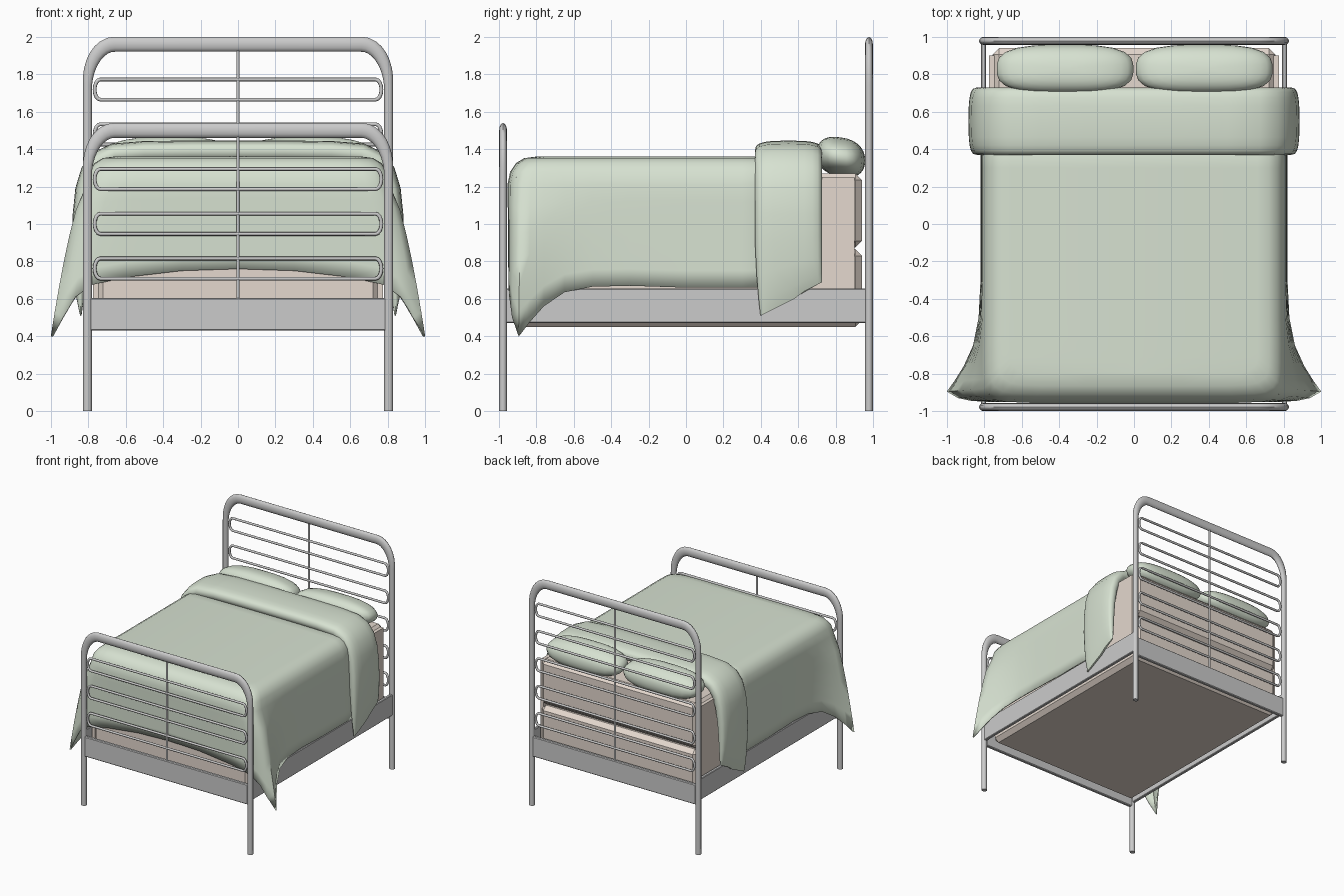
import bpy, bmesh, math
from mathutils import Vector

if "Cube" in bpy.data.objects:
    bpy.data.objects.remove(bpy.data.objects["Cube"])


def material(name, rgb):
    m = bpy.data.materials.new(name)
    m.diffuse_color = (*rgb, 1)
    m.use_nodes = True
    m.node_tree.nodes["Principled BSDF"].inputs["Base Color"].default_value = m.diffuse_color
    return m


GREEN = material("green_cloth", (0.68, 0.76, 0.64))
BEIGE = material("beige_cloth", (0.78, 0.69, 0.62))


def finish(name, bm, mat=None, angle=40):
    bmesh.ops.recalc_face_normals(bm, faces=bm.faces)
    me = bpy.data.meshes.new(name)
    bm.to_mesh(me)
    bm.free()
    ob = bpy.data.objects.new(name, me)
    bpy.context.collection.objects.link(ob)
    if mat:
        me.materials.append(mat)
    bpy.ops.object.select_all(action='DESELECT')
    bpy.context.view_layer.objects.active = ob
    ob.select_set(True)
    bpy.ops.object.shade_smooth_by_angle(angle=math.radians(angle))
    return ob


def box(name, lo, hi, mat=None, bevel=0.0):
    bm = bmesh.new()
    bmesh.ops.create_cube(bm, size=1)
    for v in bm.verts:
        v.co = [(l + h) / 2 + c * (h - l) for l, h, c in zip(lo, hi, v.co)]
    if bevel:
        bmesh.ops.bevel(bm, geom=bm.edges[:], offset=bevel, segments=1, affect='EDGES')
    return finish(name, bm, mat, 30)


def spow(v, e):
    return math.copysign(abs(v) ** e, v)


def sweep(name, pts, widths, y, depth, sides=10, closed=False, e=1.0, mat=None, tweak=None):
    """Sweep a (super)ellipse along a path in the xz plane."""
    bm = bmesh.new()
    n, rings = len(pts), []
    P = [Vector(p) for p in pts]
    for i, p in enumerate(P):
        a = P[i - 1] if (i or closed) else p
        b = P[(i + 1) % n] if (i < n - 1 or closed) else p
        t = ((p - a).normalized() + (b - p).normalized()).normalized()
        nx, nz = -t.y, t.x
        ring = []
        for k in range(sides):
            g = 2 * math.pi * k / sides
            w, d = widths[i] * spow(math.cos(g), e), depth * spow(math.sin(g), e)
            co = Vector((p.x + nx * w, y + d, p.y + nz * w))
            ring.append(bm.verts.new(tweak(co) if tweak else co))
        rings.append(ring)
    for i in range(n if closed else n - 1):
        r, s = rings[i], rings[(i + 1) % n]
        for k in range(sides):
            j = (k + 1) % sides
            bm.faces.new((r[k], r[j], s[j], s[k]))
    if not closed:
        bm.faces.new(rings[0])
        bm.faces.new(rings[-1])
    return finish(name, bm, mat, 50)


def mirrored(half):
    """Half path from right foot to crown, extended to the left foot."""
    return half + [(-x, z) for x, z in reversed(half)]


# Headboard and footboard: arch, looped bars, centre bar, end plate
for label, y, top, loops in (("head", 0.978, 2.0, 5), ("foot", -0.978, 1.54, 3)):
    half, wid = [(0.804, 0)], [0.024]
    for k in range(9):
        a = math.pi / 2 * k / 8
        half.append((0.66 + 0.144 * math.cos(a), top - 0.26 + 0.22 * math.sin(a)))
        wid.append(0.024 + 0.016 * math.sin(a))
    sweep(label + "board_arch", mirrored(half), wid + wid[::-1], y, 0.021, 12)
    for i in range(loops):
        zc, r, path = 0.762 + 0.239 * i, 0.054, []
        for s in (1, -1):
            for k in range(9):
                a = -math.pi / 2 + math.pi * k / 8
                path.append((s * (0.735 + 0.031 * math.cos(a)), zc + s * r * math.sin(a)))
        sweep(f"{label}board_loop_{i + 1}", path, [0.01] * 18, y, 0.01, 8, True)
    sweep(label + "board_centre_bar", [(0, 0.59), (0, top - 0.06)], [0.009] * 2, y, 0.009, 8)
    box(label + "_plate", (-0.79, y - 0.015, 0.43), (0.79, y + 0.015, 0.605), None, 0.006)

# Side rails and side sheets
for label, s in (("right", 1), ("left", -1)):
    xs = sorted((s * 0.79, s * 0.818))
    box(label + "_rail", (xs[0], -0.965, 0.47), (xs[1], 0.965, 0.655), None, 0.005)
    xs = sorted((s * 0.745, s * 0.775))
    box(label + "_side_sheet", (xs[0], -0.91, 0.55), (xs[1], 0.9, 1.25), BEIGE)

# Box spring and mattress
box("box_spring", (-0.755, -0.93, 0.45), (0.755, 0.94, 0.865), BEIGE, 0.035)
box("mattress", (-0.755, -0.93, 0.875), (0.755, 0.94, 1.27), BEIGE, 0.035)

# Blanket: upper outline and hem of the right half, lofted and mirrored
upper = [(0.81, 0.6), (0.81, 0.3), (0.81, 0), (0.81, -0.3), (0.81, -0.5), (0.812, -0.65),
         (0.812, -0.76), (0.81, -0.83), (0.805, -0.88), (0.785, -0.915), (0.74, -0.94),
         (0.68, -0.95), (0.55, -0.955), (0.3, -0.955), (0, -0.955)]
hem = [(0.82, 0.6, 0.66), (0.82, 0.3, 0.66), (0.82, 0, 0.66), (0.82, -0.3, 0.67),
       (0.83, -0.5, 0.665), (0.86, -0.65, 0.635), (0.91, -0.76, 0.56), (0.96, -0.84, 0.47),
       (1.0, -0.895, 0.4), (0.94, -0.93, 0.5), (0.87, -0.945, 0.61), (0.78, -0.95, 0.675),
       (0.6, -0.95, 0.715), (0.3, -0.95, 0.75), (0, -0.95, 0.76)]
shoulder = [(0.15, 1.36), (0.09, 1.352), (0.045, 1.325), (0.015, 1.28), (0, 1.21)]
bm = bmesh.new()
rows = []
for (ux, uy), (hx, hy, hz) in zip(upper, hem):
    front = max(0, min(1, (-uy - 0.55) / 0.36))
    row = [bm.verts.new((0, uy + 0.15 * front, 1.362))] if ux else []
    for ins, z in shoulder:
        row.append(bm.verts.new((ux * (1 - ins / 0.81), uy + ins * front, z)))
    for k in range(1, 7):
        t = k / 6
        f = t ** 0.65
        row.append(bm.verts.new((ux + (hx - ux) * f, uy + (hy - uy) * f, 1.21 + (hz - 1.21) * t)))
    rows.append(row if ux else [row[0]] + row)
for a, b in zip(rows, rows[1:]):
    for k in range(len(a) - 1):
        bm.faces.new(list(dict.fromkeys((a[k], a[k + 1], b[k + 1], b[k]))))
blanket = finish("blanket", bm, GREEN, 60)
mir = blanket.modifiers.new("mirror", 'MIRROR')
mir.use_clip = True
blanket.modifiers.new("thickness", 'SOLIDIFY').thickness = 0.012


# Turned-down cuff of the blanket, hem slanting up towards the head
def slant(co):
    k = max(0, min(1, (1.0 - co.z) / 0.45))
    co.z += k * (co.y - 0.45) * 0.5
    if co.y < 0.55:
        co.y += 0.03 * k * k
    return co


cuff = [(0.84, 0.55), (0.842, 0.62), (0.842, 0.75), (0.84, 0.9), (0.833, 1.05), (0.815, 1.18),
        (0.785, 1.275), (0.735, 1.34), (0.66, 1.375), (0.5, 1.387), (0.25, 1.39)]
cw = [0.008, 0.025, 0.036, 0.044, 0.05, 0.055, 0.057, 0.057, 0.056, 0.056, 0.056]
sweep("blanket_cuff", mirrored(cuff), cw + cw[::-1], 0.548, 0.18, 20, e=0.65, mat=GREEN, tweak=slant)

# Pillows: rounded-box puffs
for label, cx in (("right", 0.375), ("left", -0.368)):
    bm = bmesh.new()
    bmesh.ops.create_uvsphere(bm, u_segments=28, v_segments=14, radius=1)
    for v in bm.verts:
        x, y, z = v.co
        h = math.hypot(x, y)
        a = math.atan2(y, x)
        c, s = math.cos(a), math.sin(a)
        q = (abs(c) ** 3 + abs(s) ** 3) ** (-1 / 3)
        h = h ** 0.8
        yy = 0.13 * s * q * h
        v.co = (cx + 0.365 * c * q * h, 0.828 + yy, 1.358 + 0.105 * spow(z, 0.9) - 0.15 * yy)
    finish(label + "_pillow", bm, GREEN, 80)
